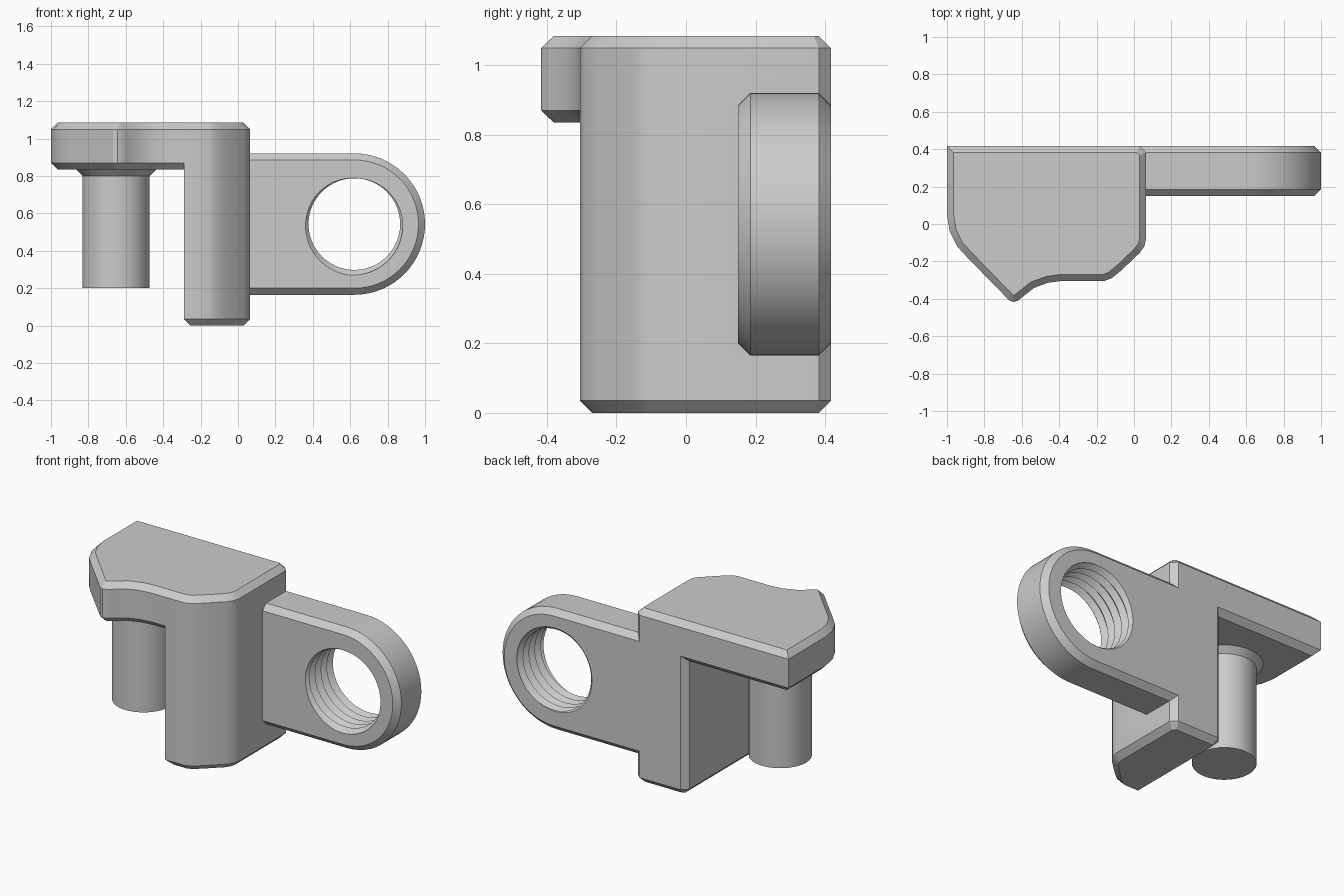
import bpy, bmesh, math
from mathutils import Vector, Matrix

if "Cube" in bpy.data.objects:
    bpy.data.objects.remove(bpy.data.objects["Cube"])

C = 0.035  # chamfer size


def inset(pts, d):
    """Mitred inward offset of a counter-clockwise outline."""
    out = []
    for i, p in enumerate(pts):
        p, a, b = Vector(p), Vector(pts[i - 1]), Vector(pts[(i + 1) % len(pts)])
        e1, e2 = (p - a).normalized(), (b - p).normalized()
        n1, n2 = Vector((-e1.y, e1.x)), Vector((-e2.y, e2.x))
        out.append(p + (n1 + n2) * d / (1 + n1.dot(n2)))
    return out


def to_object(bm, name):
    bmesh.ops.recalc_face_normals(bm, faces=bm.faces)
    me = bpy.data.meshes.new(name)
    bm.to_mesh(me)
    bm.free()
    ob = bpy.data.objects.new(name, me)
    bpy.context.collection.objects.link(ob)
    return ob


def prism(name, outline, levels, matrix=Matrix()):
    """Stack of inset outlines; levels are (inset, height)."""
    bm = bmesh.new()
    rings = [[bm.verts.new((p[0], p[1], h)) for p in inset(outline, d)] for d, h in levels]
    n = len(outline)
    for r0, r1 in zip(rings, rings[1:]):
        for i in range(n):
            j = (i + 1) % n
            bm.faces.new((r0[i], r0[j], r1[j], r1[i]))
    bm.faces.new(rings[0][::-1])
    bm.faces.new(rings[-1])
    bm.transform(matrix)
    return to_object(bm, name)


def circle(cx, cy, r, n=64, a0=0.0, a1=2 * math.pi, closed=True):
    steps = n if closed else n - 1
    return [(cx + r * math.cos(a0 + (a1 - a0) * i / steps),
             cy + r * math.sin(a0 + (a1 - a0) * i / steps)) for i in range(n)]


def boolean(ob, other, op):
    m = ob.modifiers.new(op, 'BOOLEAN')
    m.object, m.operation, m.solver = other, op, 'EXACT'
    bpy.context.view_layer.objects.active = ob
    bpy.ops.object.modifier_apply(modifier=m.name)
    bpy.data.objects.remove(other)


# Shared rounded front-right corner, including the chamfered back corner
corner = [(-0.16, -0.305), (-0.12, -0.29), (-0.07, -0.25), (0.03, -0.155),
          (0.055, -0.12), (0.065, -0.08), (0.065, 0.382), (0.03, 0.417)]

# Head plate with pointed front
head_left = [(-1, 0.417), (-1, 0.05), (-0.985, -0.04), (-0.945, -0.12), (-0.895, -0.175),
             (-0.685, -0.39), (-0.668, -0.408), (-0.645, -0.417), (-0.62, -0.41), (-0.597, -0.391),
             (-0.535, -0.342), (-0.46, -0.314), (-0.39, -0.305)]
body = prism("bracket_body", head_left + corner, [(C, 0.835), (0, 0.87), (0, 1.05), (C, 1.085)])

# Leg running down from the head
leg = prism("leg", [(-0.255, 0.417), (-0.29, 0.382), (-0.29, -0.305)] + corner,
            [(C, 0), (0, C), (0, 1.0)])

# Side tab with rounded end, extruded along y
CX, CZ, R = 0.622, 0.543, 0.378
upright = Matrix.Rotation(math.pi / 2, 4, 'X')
tab_outline = [(-0.1, CZ + R), (-0.1, CZ - R)] + circle(CX, CZ, R, 33, -math.pi / 2, math.pi / 2, False)
tab = prism("side_tab", tab_outline,
            [(C, -0.417), (0, -0.417 + C), (0, -0.15 - C), (C, -0.15)], upright)

# Helical cutter for the threaded hole: one spiral strip of alternating radius
N, PITCH, ROWS = 64, 0.058, 15
bm = bmesh.new()
grid = [[bm.verts.new((CX + r * math.cos(t), 0.05 + PITCH * (k / 2 + i / N), CZ + r * math.sin(t)))
         for i in range(N + 1) for t in [2 * math.pi * i / N]]
        for k in range(ROWS + 1) for r in [0.245 if k % 2 else 0.274]]
for r0, r1 in zip(grid, grid[1:]):
    for i in range(N):
        bm.faces.new((r0[i], r0[i + 1], r1[i + 1], r1[i]))
bmesh.ops.remove_doubles(bm, verts=bm.verts, dist=1e-5)
rim = [e for e in bm.edges if e.is_boundary]
for y, pick in ((0.0, lambda v: v < 0.3), (0.6, lambda v: v >= 0.3)):
    hub = bm.verts.new((CX, y, CZ))
    for e in rim:
        if pick(e.verts[0].co.y):
            bm.faces.new((e.verts[0], e.verts[1], hub))
thread = to_object(bm, "thread_cutter")
thread.hide_render = True

boolean(tab, thread, 'DIFFERENCE')
boolean(body, leg, 'UNION')
boolean(body, tab, 'UNION')

# Round pin under the head with a flared root
pin = prism("pin", circle(-0.652, 0.0, 0.179),
            [(0, 0.2), (0, 0.80), (-0.036, 0.836), (-0.036, 0.86)])

for ob in (body, pin):
    bpy.ops.object.select_all(action='DESELECT')
    ob.select_set(True)
    bpy.context.view_layer.objects.active = ob
    bpy.ops.object.shade_smooth_by_angle(angle=math.radians(25))
